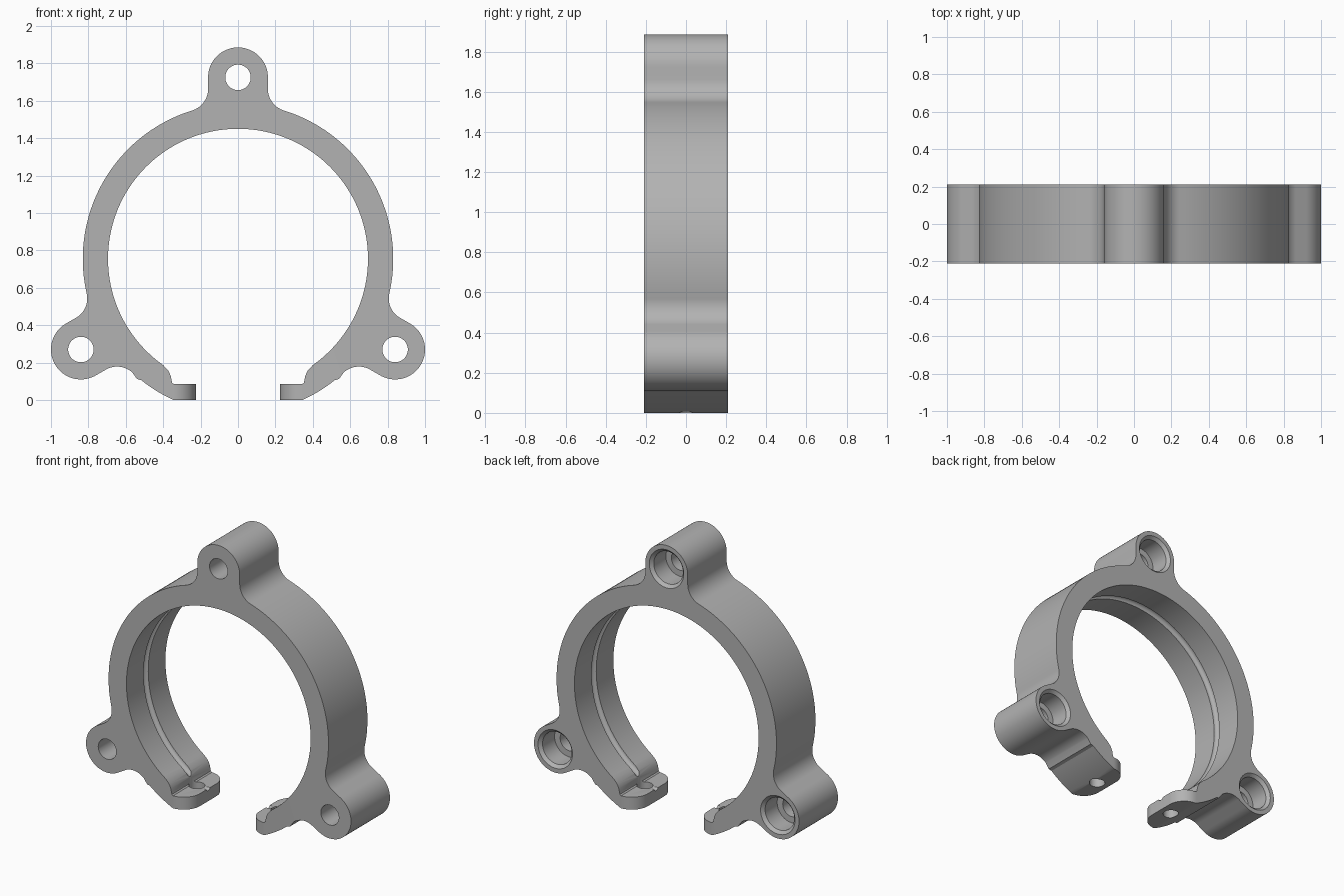
import bpy, bmesh, math
from math import cos, sin, radians, degrees, atan2, sqrt, asin
from mathutils import Matrix

if "Cube" in bpy.data.objects:
    bpy.data.objects.remove(bpy.data.objects["Cube"])

CZ = 0.755                    # height of the ring centre
R_IN, R_OUT = 0.695, 0.83
LUG_D, LUG_R, FIL = 0.97, 0.16, 0.12
HALF = 0.21                   # half the depth

grey = bpy.data.materials.new("plain grey")
grey.use_nodes = True
colour = (0.45, 0.45, 0.45, 1)
grey.diffuse_color = colour
grey.node_tree.nodes["Principled BSDF"].inputs["Base Color"].default_value = colour


def arc(cx, cy, r, a0, a1, n):
    angles = [radians(a0 + (a1 - a0) * i / n) for i in range(n + 1)]
    return [(cx + r * cos(a), cy + r * sin(a)) for a in angles]


def turn(pts, deg):
    c, s = cos(radians(deg)), sin(radians(deg))
    return [(x * c - y * s, x * s + y * c) for x, y in pts]


def finish(name, bm):
    bmesh.ops.remove_doubles(bm, verts=bm.verts, dist=1e-5)
    bmesh.ops.recalc_face_normals(bm, faces=bm.faces)
    mesh = bpy.data.meshes.new(name)
    bm.to_mesh(mesh)
    bm.free()
    mesh.materials.append(grey)
    ob = bpy.data.objects.new(name, mesh)
    bpy.context.collection.objects.link(ob)
    return ob


def prism(name, pts, place, lo, hi):
    """Extrude a 2D outline; place(a, b, t) gives the 3D point."""
    bm = bmesh.new()
    low = [bm.verts.new(place(a, b, lo)) for a, b in pts]
    high = [bm.verts.new(place(a, b, hi)) for a, b in pts]
    bm.faces.new(low)
    bm.faces.new(high)
    for i in range(len(pts)):
        j = (i + 1) % len(pts)
        bm.faces.new((low[i], low[j], high[j], high[i]))
    return finish(name, bm)


def lathe(name, profile, x, z, n=48):
    """Solid of (radius, y) rings around an axis along y."""
    bm = bmesh.new()
    rings = [[bm.verts.new((x + a, y, z + b)) for a, b in arc(0, 0, r, 0, 360 - 360 / n, n - 1)]
             for r, y in profile]
    bm.faces.new(rings[0])
    bm.faces.new(rings[-1])
    for p, q in zip(rings, rings[1:]):
        for i in range(n):
            j = (i + 1) % n
            bm.faces.new((p[i], p[j], q[j], q[i]))
    return finish(name, bm)


# Lug outline pointing up, centred on the ring axis
fx = LUG_R + FIL
fy = sqrt((R_OUT + FIL) ** 2 - fx ** 2)
meet = degrees(atan2(fy, fx))
half_lug = arc(0, LUG_D, LUG_R, 90, 0, 24) + arc(fx, fy, FIL, 180, 180 + meet, 16)
full_lug = [(-x, y) for x, y in reversed(half_lug)] + half_lug[1:]
spread = 90 - meet

# Right half of the clamp outline, from the top lug round to the inner wall
end = degrees(asin(-CZ / R_OUT))
tip_x = 0.225
half = half_lug + arc(0, 0, R_OUT, meet, -30 + spread, 40)[1:-1]
half += turn(full_lug, -120)
half += [(0.54, 0.112 - CZ), (0.517, 0.106 - CZ)]
half += arc(0, 0, R_OUT, -51.2, end, 8)
half += [(tip_x, -CZ), (tip_x, 0.085 - CZ), (0.343, 0.085 - CZ), (0.352, 0.092 - CZ)]
half += [(0.355, 0.105 - CZ), (0.36, 0.13 - CZ), (0.373, 0.158 - CZ)]
half += arc(0, 0, R_IN, -54.8, 90, 80)
outline = half + [(-x, y) for x, y in reversed(half[1:-1])]
# the two ends on the centre line close the loop between both halves
clamp = prism("clamp_ring", outline, lambda a, b, t: (a, t, b + CZ), -HALF, HALF)

cutters = []

# Screw holes with a chamfered counterbore at the back
for deg in (90, -30, 210):
    x, z = LUG_D * cos(radians(deg)), CZ + LUG_D * sin(radians(deg))
    cutters.append(lathe("lug_bore", [(0.068, -0.3), (0.068, 0.06), (0.11, 0.06), (0.11, 0.19),
                                      (0.13, HALF), (0.13, 0.3)], x, z))

# Groove round the middle of the inner wall
bpy.ops.mesh.primitive_torus_add(major_radius=R_IN, minor_radius=0.025, major_segments=160,
                                 minor_segments=16, location=(0, 0, CZ),
                                 rotation=(math.pi / 2, 0, 0))
groove = bpy.context.object
groove.name = "groove_cutter"
groove.data.materials.append(grey)
cutters.append(groove)

# Tab holes and rounded tab corners
corner = [(0.2, 0.25), (0.345, 0.25)] + arc(0.345, HALF - 0.12, 0.12, 90, 180, 16) + [(0.2, 0.09)]
for sx in (1, -1):
    cutters.append(prism("tab_hole", arc(0.31 * sx, 0, 0.05, 0, 350, 35),
                         lambda a, b, t: (a, b, t), -0.1, 0.3))
    for sy in (1, -1):
        cutters.append(prism("tab_corner", [(x * sx, y * sy) for x, y in corner],
                             lambda a, b, t: (a, b, t), -0.1, 0.15))

# Apply the cuts
for c in cutters:
    c.hide_render = True
    mod = clamp.modifiers.new("cut", 'BOOLEAN')
    mod.operation, mod.solver, mod.object = 'DIFFERENCE', 'EXACT', c
dg = bpy.context.evaluated_depsgraph_get()
clamp.data = bpy.data.meshes.new_from_object(clamp.evaluated_get(dg))
clamp.modifiers.clear()
for c in cutters:
    bpy.data.objects.remove(c)

bpy.ops.object.select_all(action='DESELECT')
clamp.select_set(True)
bpy.context.view_layer.objects.active = clamp
bpy.ops.object.shade_smooth_by_angle(angle=radians(30))
